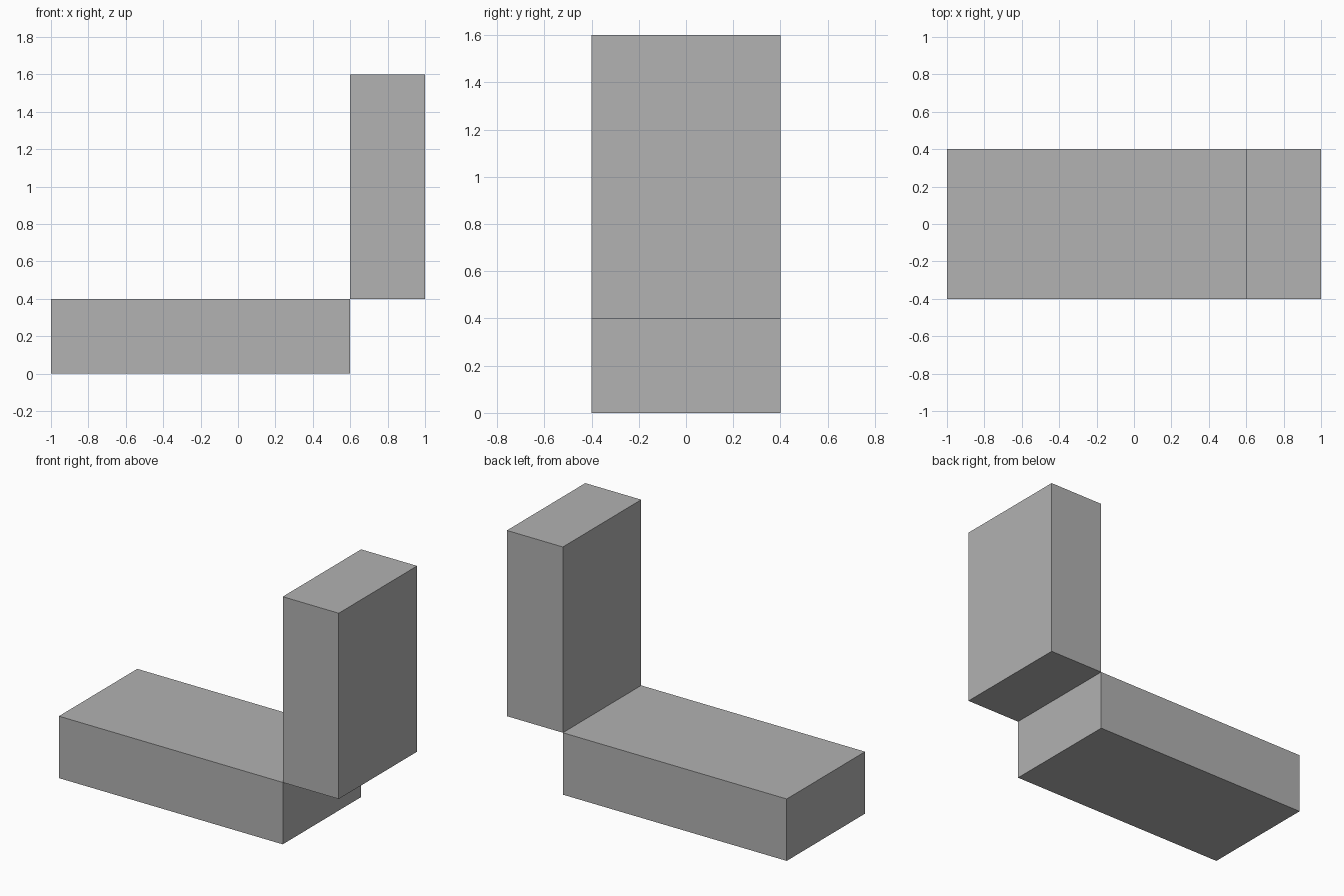
import bpy

cube = bpy.data.objects.get("Cube")
if cube:
    bpy.data.objects.remove(cube, do_unlink=True)

# Single plain grey
grey = bpy.data.materials.new("plain_grey")
grey.use_nodes = True
colour = (0.445, 0.445, 0.445, 1)
grey.diffuse_color = colour
grey.node_tree.nodes["Principled BSDF"].inputs["Base Color"].default_value = colour


def block(name, size, centre):
    bpy.ops.mesh.primitive_cube_add(size=1, location=centre)
    obj = bpy.context.object
    obj.name = name
    obj.scale = size
    bpy.ops.object.transform_apply(location=False, rotation=False, scale=True)
    obj.data.materials.append(grey)
    return obj


# Low slab and the upright block that meets it along one edge
block("seat_slab", (1.6, 0.8, 0.4), (-0.2, 0, 0.2))
block("upright_back", (0.4, 0.8, 1.2), (0.8, 0, 1.0))
